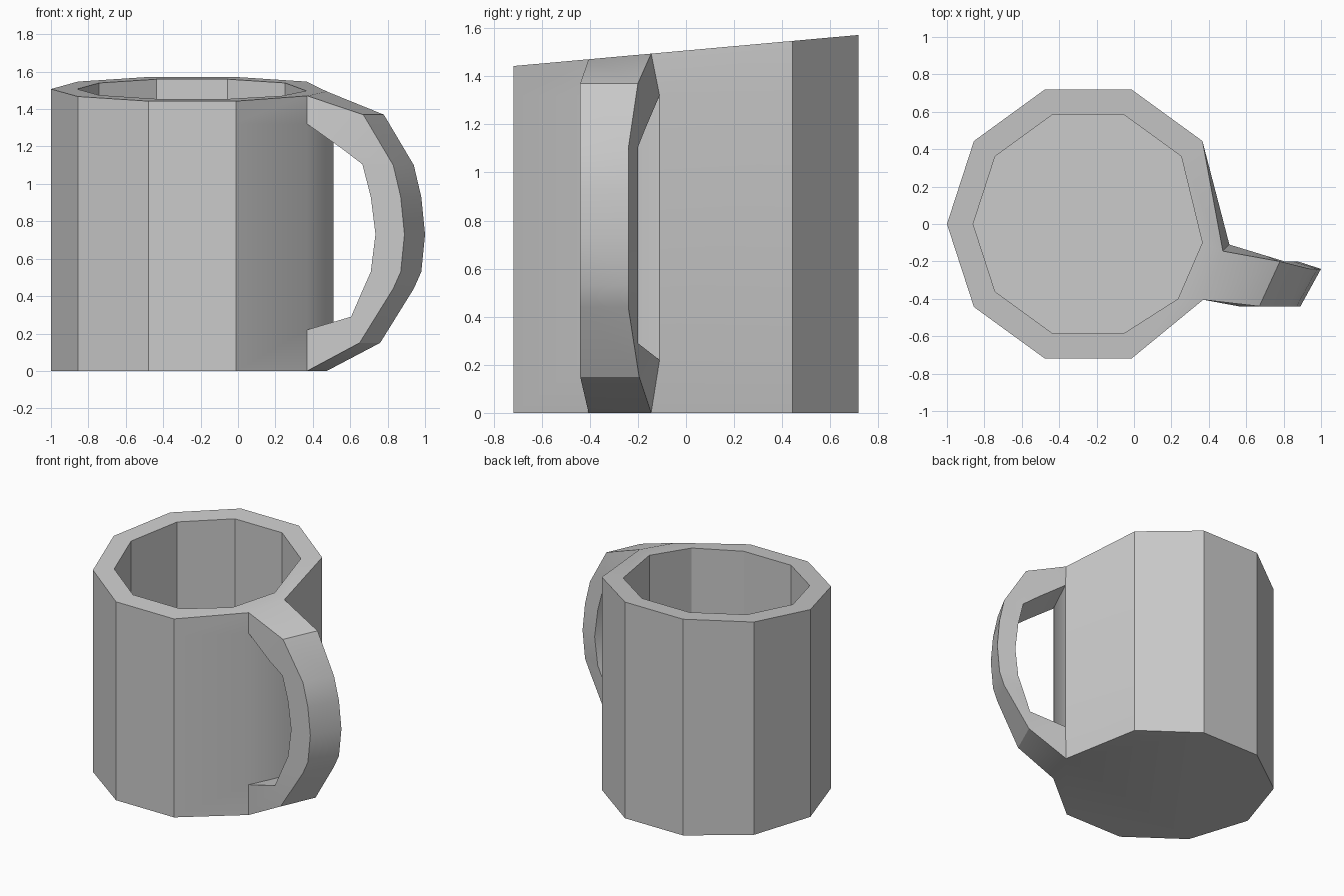
import bpy, bmesh, math

if "Cube" in bpy.data.objects:
    bpy.data.objects.remove(bpy.data.objects["Cube"])

CX, R_OUT, R_IN, FLOOR = -0.245, 0.755, 0.615, 0.13


def rim_z(y):
    # The rim is slanted: low at the front, high at the back
    return 1.507 + 0.09 * y


bm = bmesh.new()


def ring(r, i, n=10):
    a = 2 * math.pi * i / n
    return CX + r * math.cos(a), r * math.sin(a)


def outer_xy(i, end):
    # The two corners where the handle joins are pulled together
    if i == 0:
        return (0.475, -0.145) if end else (0.51, -0.11)
    if i == 9:
        return 0.37, -0.405
    return ring(R_OUT, i)


def inner_xy(i):
    return {0: (0.365, -0.10), 9: (0.235, -0.40)}.get(i, ring(R_IN, i))


# Mug wall: four levels outside, two inside
levels = []
for k, z in enumerate((0, 0.22, 1.32, None)):
    row = []
    for i in range(10):
        x, y = outer_xy(i, k in (0, 3))
        row.append(bm.verts.new((x, y, rim_z(y) if z is None else z)))
    levels.append(row)
inside = []
for z in (None, FLOOR):
    row = []
    for i in range(10):
        x, y = inner_xy(i)
        row.append(bm.verts.new((x, y, rim_z(y) if z is None else z)))
    inside.append(row)

rows = levels + inside
for k in range(5):
    for i in range(10):
        j = (i + 1) % 10
        if i == 9 and k in (0, 2):
            continue  # handle sockets stay open
        bm.faces.new((rows[k][i], rows[k][j], rows[k + 1][j], rows[k + 1][i]))
bm.faces.new(levels[0][::-1])
bm.faces.new(inside[1])

# Handle stations: outer x, z, outer back y, inner x, z, inner back y
stations = [
    (0.67, 1.37, -0.20, 0.56, 1.185, -0.168),
    (0.83, 1.10, -0.24, 0.665, 1.105, -0.20),
    (0.87, 0.93, -0.24, 0.71, 0.93, -0.20),
    (0.89, 0.73, -0.24, 0.735, 0.73, -0.20),
    (0.87, 0.53, -0.24, 0.71, 0.53, -0.20),
    (0.83, 0.44, -0.24, 0.67, 0.44, -0.20),
    (0.65, 0.15, -0.195, 0.605, 0.29, -0.20),
]
# Sections: front outer, back outer, back inner, front inner
sections = [[levels[3][9], levels[3][0], levels[2][0], levels[2][9]]]
for xo, zo, yo, xi, zi, yi in stations:
    sections.append([bm.verts.new(p) for p in (
        (xo, -0.44, zo), (xo + 0.11, yo, zo),
        (xi + 0.14, yi, zi), (xi, -0.44, zi))])
sections.append([levels[0][9], levels[0][0], levels[1][0], levels[1][9]])
for a, b in zip(sections, sections[1:]):
    for i in range(4):
        j = (i + 1) % 4
        bm.faces.new((a[i], a[j], b[j], b[i]))

bmesh.ops.recalc_face_normals(bm, faces=bm.faces)
mesh = bpy.data.meshes.new("mug")
bm.to_mesh(mesh)
bm.free()
mug = bpy.data.objects.new("mug", mesh)
bpy.context.collection.objects.link(mug)

# Soft shading along the handle, crisp mug corners
bpy.context.view_layer.objects.active = mug
mug.select_set(True)
bpy.ops.object.shade_smooth_by_angle(angle=math.radians(30))
